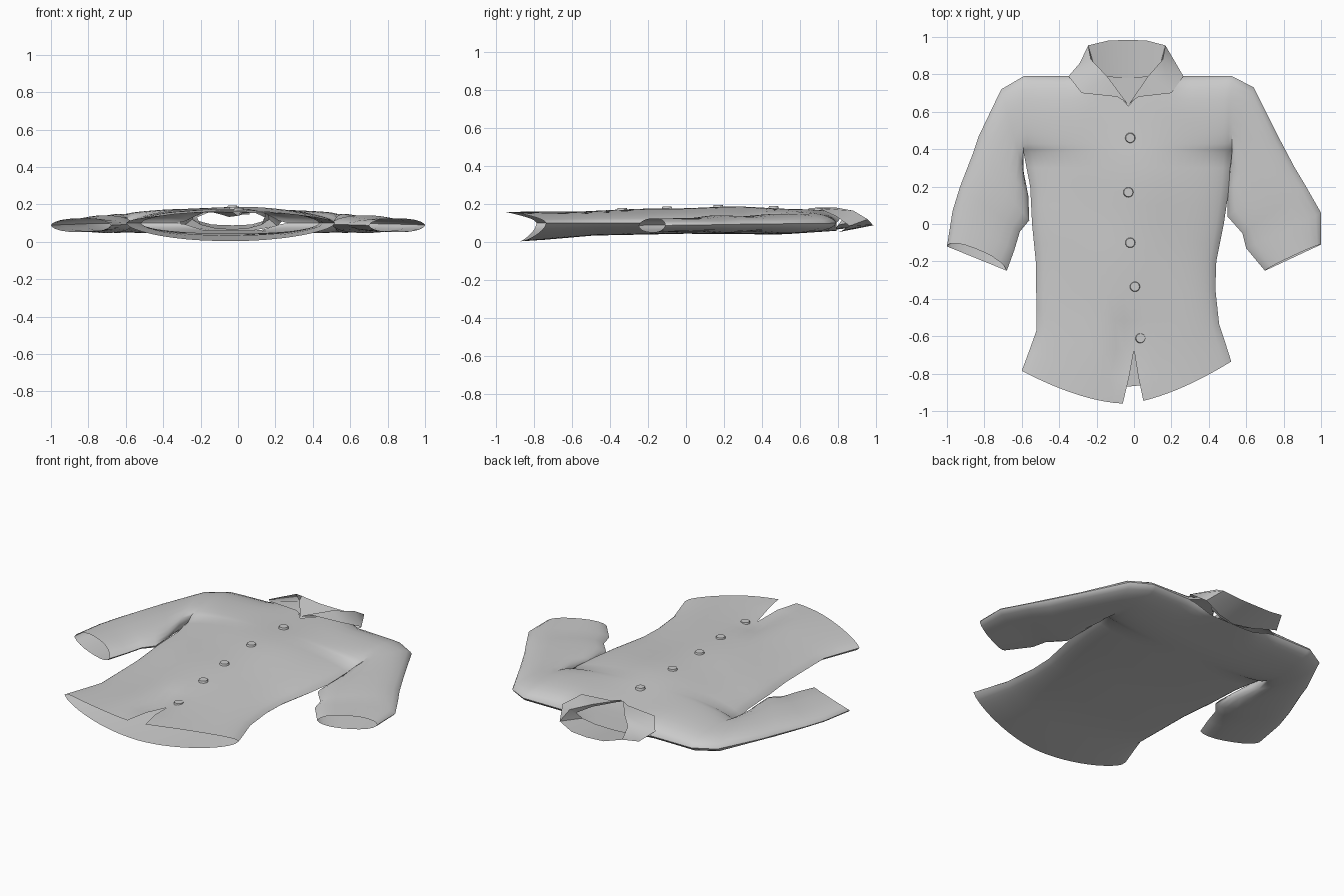
import bpy, bmesh, math
from mathutils import Vector

cube = bpy.data.objects.get("Cube")
if cube:
    bpy.data.objects.remove(cube, do_unlink=True)

cloth = bpy.data.materials.new("grey cloth")
cloth.use_nodes = True
GREY = (0.6, 0.6, 0.6, 1)
cloth.diffuse_color = GREY
cloth.node_tree.nodes["Principled BSDF"].inputs["Base Color"].default_value = GREY


def interp(x, *points):
    """Piecewise linear lookup through (x, value) points."""
    if x <= points[0][0]:
        return points[0][1]
    for (a, va), (b, vb) in zip(points, points[1:]):
        if x <= b:
            return va + (vb - va) * (x - a) / (b - a)
    return points[-1][1]


def lens(v, power=2.6):
    return max(0, 1 - abs(2 * v - 1) ** power) ** 0.6


def smooth(x, a, b):
    t = min(1, max(0, (x - a) / (b - a)))
    return t * t * (3 - 2 * t)


def add_sheet(bm, rows):
    verts = [[bm.verts.new(p) for p in row] for row in rows]
    for r0, r1 in zip(verts, verts[1:]):
        for a, b, c, d in zip(r0, r0[1:], r1[1:], r1):
            bm.faces.new((a, b, c, d))


def finish(name, bm, angle=50):
    bmesh.ops.remove_doubles(bm, verts=bm.verts, dist=0.0008)
    bmesh.ops.recalc_face_normals(bm, faces=bm.faces)
    mesh = bpy.data.meshes.new(name)
    bm.to_mesh(mesh)
    bm.free()
    obj = bpy.data.objects.new(name, mesh)
    bpy.context.collection.objects.link(obj)
    mesh.materials.append(cloth)
    bpy.ops.object.select_all(action='DESELECT')
    obj.select_set(True)
    bpy.context.view_layer.objects.active = obj
    bpy.ops.object.shade_smooth_by_angle(angle=math.radians(angle))
    return obj


ARMPIT, SHOULDER, MID, EDGE = 0.38, 0.79, 0.10, 0.05
SPAN = SHOULDER - ARMPIT
ARM_V = [0, 0.04, 0.12, 0.25, 0.4, 0.55, 0.7, 0.83, 0.93, 0.98, 1]
LEVELS = [-0.76, -0.65, -0.55, -0.45, -0.35, -0.2, -0.1, 0, 0.1, 0.2, 0.3]
LEVELS += [ARMPIT + SPAN * v for v in ARM_V]
NECK_X = -0.03


def left_edge(y):
    return interp(y, (-0.76, -0.6), (-0.55, -0.52), (-0.2, -0.525), (0, -0.545), (0.2, -0.555), (ARMPIT, -0.59))


def right_edge(y):
    return interp(y, (-0.76, 0.52), (-0.55, 0.455), (-0.35, 0.435), (-0.2, 0.44), (0, 0.48), (0.2, 0.51), (ARMPIT, 0.525))


def torso_point(x, level, front):
    """Point of the front or back sheet at a given width and level."""
    xl, xr = left_edge(level), right_edge(level)
    u = (x - xl) / (xr - xl)
    v = max(0, (level - ARMPIT) / SPAN)
    # curved hem
    hem = smooth(-level, 0.25, 0.76)
    drop = (0.2 if front else 0.11) * (1 - abs(2 * u - 1) ** 1.6)
    y = level - hem * (drop + 0.025 * (1 - 2 * u))
    # neck opening
    near = 1 - smooth(abs(x - NECK_X), 0.13, 0.3)
    if front:
        top = interp(abs(x - NECK_X), (0, 0.63), (0.12, 0.77), (0.2, 0.82), (0.28, SHOULDER))
        y += v * (top - SHOULDER)
        z = interp(y, (-0.95, 0.16), (-0.5, 0.167), (0, 0.181), (0.25, 0.188), (0.6, 0.176), (0.8, 0.165))
        z -= 0.03 * math.exp(-((x + 0.04) / 0.07) ** 2 - ((y + 0.66) / 0.08) ** 2)
        z += 0.004 * math.sin(9 * x + 4 * y) * math.sin(7 * y - 3 * x) - 0.003
    else:
        z = interp(y, (-0.86, 0.004), (-0.7, 0.015), (-0.5, 0.034), (0, 0.044), (0.5, 0.04), (0.8, 0.06))
    closing = max(0, 1 - v ** 7) ** 0.6
    height = (z - MID) * (closing + (1 - closing) * near)
    sign = 1 if front else -1
    edge = sign * EDGE * lens(v)
    return Vector((x, y, MID + edge + (height - edge) * lens(u, 2.2)))


# Body: two front halves, a back sheet and two sleeves welded together
shirt = bmesh.new()
N = 14
SIDE = [math.sin(i / N * math.pi / 2) for i in range(N + 1)]
SIDE = [0.55 * s + 0.45 * i / N for i, s in enumerate(SIDE)]
halves = {"left": [], "right": []}
back = []
for level in LEVELS:
    gap = smooth(-level, 0.55, 0.76)
    centre = interp(level, (-0.55, 0), (0.2, -0.02), (0.79, NECK_X))
    xl, xr = left_edge(level), right_edge(level)
    cl, cr = centre - 0.06 * gap, centre + 0.05 * gap
    a = [1 - s for s in SIDE]
    lefts = [cl + (xl - cl) * (1 - t) for t in a]
    rights = [cr + (xr - cr) * (1 - t) for t in a]
    halves["left"].append([torso_point(x, level, True) for x in lefts])
    halves["right"].append([torso_point(x, level, True) for x in rights])
    spread = [centre + (xl - centre) * s for s in reversed(SIDE)]
    spread += [centre + (xr - centre) * s for s in SIDE[1:]]
    back.append([torso_point(x, level, False) for x in spread])
for sheet in (halves["left"], halves["right"], back):
    add_sheet(shirt, sheet)

# Sleeve stations: outer x, y, inner x, y
RIGHT_SLEEVE = [(-0.59, SHOULDER, -0.59, ARMPIT), (-0.71, 0.72, -0.59, 0.28),
                (-0.83, 0.47, -0.565, 0.15), (-0.86, 0.38, -0.56, 0.02),
                (-0.93, 0.2, -0.61, -0.04), (-0.97, 0.07, -0.64, -0.14),
                (-1, -0.12, -0.68, -0.25)]
LEFT_SLEEVE = [(0.525, SHOULDER, 0.525, ARMPIT), (0.64, 0.73, 0.51, 0.28),
               (0.77, 0.47, 0.5, 0.18), (0.86, 0.3, 0.5, 0.04),
               (0.92, 0.2, 0.58, -0.05), (1, 0.06, 0.6, -0.13),
               (1, -0.11, 0.7, -0.25)]
for stations, lift in ((RIGHT_SLEEVE, 0.05), (LEFT_SLEEVE, 0.01)):
    for sign in (1, -1):
        rows = []
        for k, (ox, oy, ix, iy) in enumerate(stations):
            t = k / 6
            mid = MID - 0.012 * t
            height = EDGE - 0.017 * t + (0.006 * math.sin(2.5 * k) if k else 0)
            row = []
            for v in ARM_V:
                y = iy + (oy - iy) * v
                if k == 6 and sign > 0:
                    y += lift * lens(v)
                row.append((ix + (ox - ix) * v, y, mid + sign * height * lens(v)))
            rows.append(row)
        add_sheet(shirt, rows)
finish("shirt_body", shirt)


# Collar: rails run from the front point round the neck and back
def rail(side, back_point):
    """Mirror the side points round the neck line, slightly narrower on the left."""
    right = [Vector((NECK_X - dx, y, z)) for dx, y, z in side]
    left = [Vector((NECK_X + dx * 0.92, y, z)) for dx, y, z in reversed(side)]
    return right + [Vector((NECK_X, *back_point))] + left


base = rail([(0.005, 0.64, 0.172), (0.12, 0.77, 0.16), (0.19, 0.83, 0.13), (0.17, 0.8, 0.09), (0.09, 0.785, 0.07)], (0.78, 0.065))
fold = rail([(0.01, 0.65, 0.18), (0.11, 0.785, 0.182), (0.2, 0.88, 0.165), (0.215, 0.955, 0.12), (0.11, 0.98, 0.092)], (0.985, 0.088))
outer = rail([(0.06, 0.68, 0.179), (0.25, 0.7, 0.176), (0.32, 0.79, 0.135), (0.26, 0.86, 0.085), (0.12, 0.82, 0.06)], (0.8, 0.052))
collar = bmesh.new()
add_sheet(collar, [base, fold, outer])
finish("collar", collar, 60)

# Buttons: shallow discs resting on the front
for i, (x, y) in enumerate([(-0.02, 0.46), (-0.03, 0.17), (-0.02, -0.1), (0.005, -0.335), (0.035, -0.61)]):
    hem = 0.07 if y < -0.6 else 0.0
    z = torso_point(x, y + hem, True).z
    button = bmesh.new()
    bmesh.ops.create_cone(button, cap_ends=True, segments=16, radius1=0.028, radius2=0.024, depth=0.014)
    obj = finish(f"button_{i + 1}", button, 35)
    obj.location = (x, y, z + 0.003)
